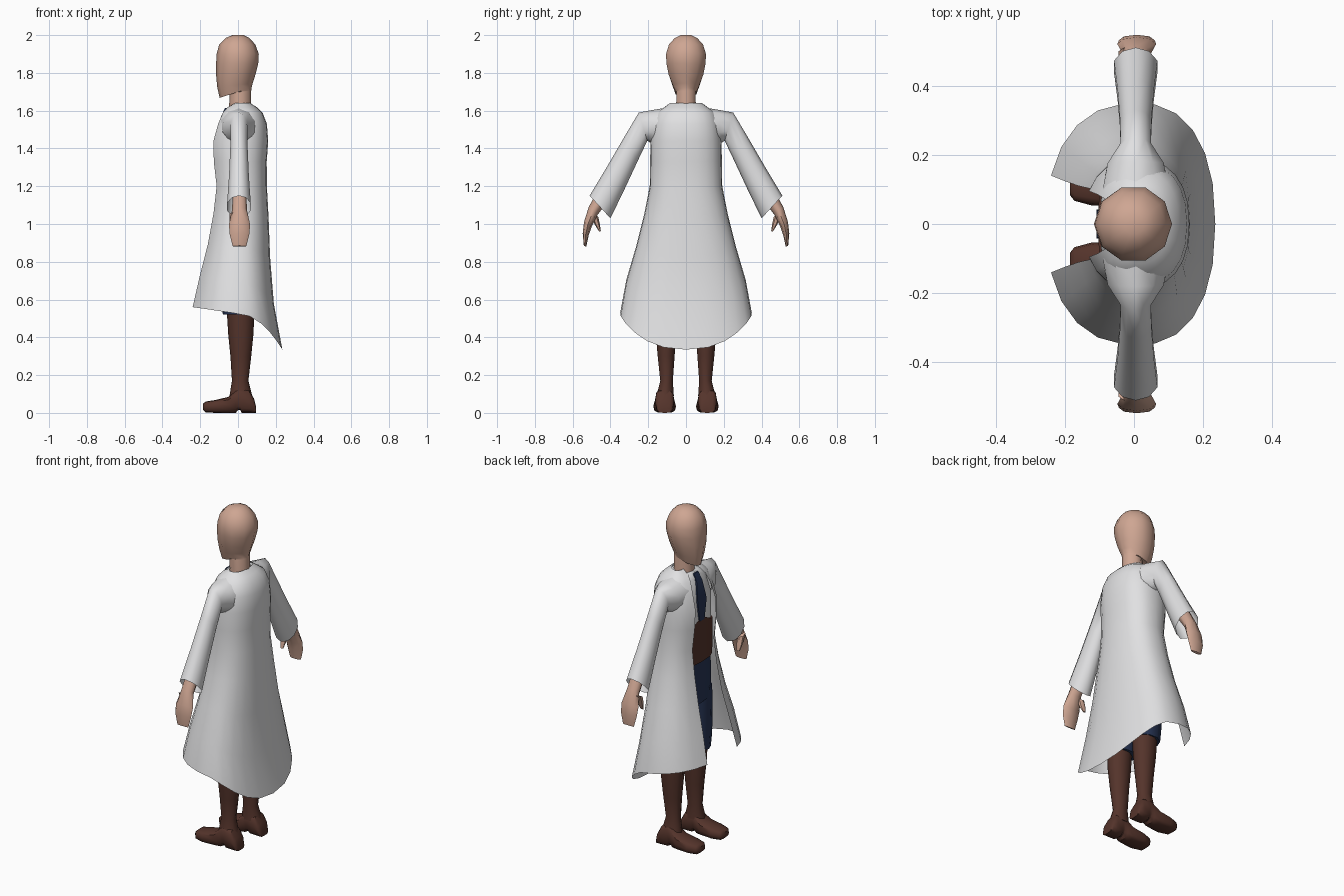
import bpy, bmesh, math
from mathutils import Vector as V


def mat(name, rgb):
    m = bpy.data.materials.new(name)
    m.diffuse_color = (*rgb, 1)
    return m


SKIN = mat("skin", (0.62, 0.38, 0.29))
WHITE = mat("white cloth", (0.75, 0.75, 0.76))
NAVY = mat("navy cloth", (0.02, 0.035, 0.09))
BROWN = mat("brown leather", (0.09, 0.034, 0.024))


def power(c, e):
    return math.copysign(abs(c) ** e, c)


def ring(c, u, v, n=10, e=1.0):
    """Oval ring round c with half-axes u and v; e < 1 makes it boxier."""
    c, u, v = V(c), V(u), V(v)
    out = []
    for i in range(n):
        a = 2 * math.pi * i / n
        out.append(c + u * power(math.cos(a), e) + v * power(math.sin(a), e))
    return out


def level(z, x0, x1, y0, y1, n=10, e=1.0, tilt=0):
    """Horizontal ring from extents; tilt raises the back and lowers the front."""
    return ring(((x0 + x1) / 2, (y0 + y1) / 2, z), ((x1 - x0) / 2, 0, tilt),
                (0, (y1 - y0) / 2, 0), n, e)


def limb(outer, inner, hx, s, cx=0.005, n=10):
    """Ring across an arm, from outer and inner (y, z) points."""
    o, i = V((cx, s * outer[0], outer[1])), V((cx, s * inner[0], inner[1]))
    return ring((o + i) / 2, (o - i) / 2, (hx, 0, 0), n)


def loft(name, rings, m, closed=True, caps=(True, True), angle=50):
    bm = bmesh.new()
    rows = [[bm.verts.new(p) for p in r] for r in rings]
    n = len(rows[0])
    for a, b in zip(rows, rows[1:]):
        for i in range(n if closed else n - 1):
            j = (i + 1) % n
            bm.faces.new((a[i], a[j], b[j], b[i]))
    if caps[0]:
        bm.faces.new(rows[0])
    if caps[1]:
        bm.faces.new(rows[-1])
    bmesh.ops.recalc_face_normals(bm, faces=bm.faces)
    me = bpy.data.meshes.new(name)
    bm.to_mesh(me)
    bm.free()
    me.materials.append(m)
    ob = bpy.data.objects.new(name, me)
    bpy.context.collection.objects.link(ob)
    bpy.ops.object.select_all(action='DESELECT')
    ob.select_set(True)
    bpy.context.view_layer.objects.active = ob
    bpy.ops.object.shade_smooth_by_angle(angle=math.radians(angle))
    return ob


# Head and neck: z, front x, back x, half width, tilt
head = [(2.0, -0.03, 0.03, 0.03, 0), (1.985, -0.065, 0.06, 0.062, 0),
        (1.95, -0.1, 0.092, 0.095, 0), (1.90, -0.113, 0.11, 0.111, 0),
        (1.85, -0.116, 0.107, 0.109, 0), (1.79, -0.116, 0.092, 0.096, 0),
        (1.735, -0.11, 0.078, 0.075, 0.01), (1.695, -0.097, 0.072, 0.058, 0.027),
        (1.70, -0.045, 0.07, 0.053, 0.005), (1.57, -0.048, 0.07, 0.056, 0)]
loft("head", [level(z, a, b, -h, h, 10, 1, t) for z, a, b, h, t in head], SKIN)

# Shirt torso under the coat
torso = [(1.62, -0.055, 0.08, 0.065), (1.59, -0.078, 0.1, 0.12), (1.46, -0.1, 0.13, 0.165),
         (1.3, -0.1, 0.13, 0.165), (1.08, -0.095, 0.13, 0.165)]
loft("shirt", [level(z, a, b, -h, h, 16, 0.7) for z, a, b, h in torso], WHITE)

# Waist corset with a pointed top
corset = [level(z, -0.106, 0.135, -h, h, 16, 0.65)
          for z, h in ((1.30, 0.17), (1.2, 0.168), (1.09, 0.165))]
for p in corset[0]:
    if p.x < -0.08:
        p.z += 0.065 * max(0, 1 - abs(p.y) / 0.12)
loft("corset", corset, BROWN)

# Necktie plate
tie = [(1.615, -0.068, 0.02), (1.57, -0.09, 0.026), (1.46, -0.108, 0.042), (1.34, -0.108, 0.022)]
loft("necktie", [[V((x, -h, z)), V((x, h, z)), V((x + 0.008, h, z)), V((x + 0.008, -h, z))]
                 for z, x, h in tie], NAVY, angle=30)

# Hips
loft("hips", [level(z, a, b, -h, h, 16, 0.8) for z, a, b, h in
              ((1.12, -0.1, 0.125, 0.165), (0.98, -0.103, 0.13, 0.175), (0.84, -0.098, 0.12, 0.178))], NAVY)

# Open long coat: z, front x, back x, half width, half opening, hem slope
coat = [(1.64, -0.015, 0.065, 0.085, 0.045, 0), (1.618, -0.055, 0.1, 0.115, 0.055, 0),
        (1.59, -0.08, 0.13, 0.155, 0.07, 0), (1.53, -0.105, 0.153, 0.178, 0.085, 0),
        (1.44, -0.13, 0.16, 0.188, 0.095, 0), (1.33, -0.128, 0.152, 0.19, 0.1, 0),
        (1.2, -0.113, 0.153, 0.192, 0.1, 0), (1.05, -0.13, 0.162, 0.222, 0.103, 0.1),
        (0.88, -0.16, 0.17, 0.265, 0.11, 0.3), (0.7, -0.203, 0.19, 0.318, 0.125, 0.65),
        (0.525, -0.24, 0.235, 0.35, 0.14, 1)]


def coat_row(z, xf, xb, ry, w, k, n=10, e=0.85, cx=0.01):
    end = math.pi - math.asin((w / ry) ** (1 / e))
    front = (cx - xf) / abs(math.cos(end)) ** e
    row = []
    for i in range(-n, n + 1):
        a = end * i / n
        c = power(math.cos(a), e)
        x = cx + c * ((xb - cx) if c > 0 else front)
        drop = -0.19 * (x / xb) ** 2 if x > 0 else 0.035 * x / xf
        row.append(V((x, ry * power(math.sin(a), e), z + k * drop)))
    return row


loft("coat", [coat_row(*r) for r in coat], WHITE, closed=False, caps=(False, False), angle=60)

for s, side in ((1, "left"), (-1, "right")):
    # Sleeve, open at the cuff
    sleeve = [((0.09, 1.618), (0.12, 1.42), 0.1), ((0.18, 1.603), (0.17, 1.42), 0.085),
              ((0.25, 1.59), (0.205, 1.44), 0.046), ((0.33, 1.455), (0.255, 1.335), 0.048),
              ((0.42, 1.3), (0.325, 1.185), 0.055), ((0.51, 1.15), (0.40, 1.03), 0.066)]
    loft(side + "_sleeve", [limb(*r, s) for r in sleeve], WHITE, caps=(False, False), angle=60)

    # Hand and thumb
    hand = [((0.45, 1.21), (0.39, 1.15), 0.035), ((0.515, 1.09), (0.467, 1.05), 0.04),
            ((0.54, 1.01), (0.5, 0.985), 0.056), ((0.547, 0.95), (0.515, 0.94), 0.052),
            ((0.541, 0.885), (0.528, 0.88), 0.036)]
    loft(side + "_hand", [limb(*r, s, 0.008, 8) for r in hand], SKIN)
    thumb = [((0.51, 1.06), (0.465, 1.04), 0.02), ((0.485, 1.0), (0.456, 1.0), 0.018),
             ((0.46, 0.96), (0.451, 0.962), 0.01)]
    loft(side + "_thumb", [limb(*r, s, -0.028, 6) for r in thumb], SKIN)

    # Breeches leg
    breeches = [(0.9, -0.097, 0.12, 0.0, 0.175), (0.75, -0.095, 0.11, 0.01, 0.18),
                (0.6, -0.088, 0.097, 0.022, 0.18), (0.52, -0.08, 0.09, 0.03, 0.175)]
    loft(side + "_breeches_leg", [level(z, a, b, s * c, s * d) for z, a, b, c, d in breeches], NAVY)

    # Boot shaft
    shaft = [(0.55, -0.06, 0.087, 0.045, 0.168), (0.42, -0.052, 0.082, 0.05, 0.163),
             (0.3, -0.04, 0.07, 0.058, 0.152), (0.17, -0.032, 0.055, 0.068, 0.138),
             (0.09, -0.045, 0.075, 0.062, 0.158)]
    loft(side + "_boot_shaft", [level(z, a, b, s * c, s * d) for z, a, b, c, d in shaft], BROWN)

    # Boot foot: x, bottom z, top z, half width
    foot = [(-0.185, 0.015, 0.048, 0.03), (-0.172, 0.003, 0.06, 0.046), (-0.12, 0, 0.068, 0.06),
            (-0.05, 0, 0.085, 0.056), (-0.012, 0, 0.12, 0.05), (0.0, 0.014, 0.13, 0.048),
            (0.012, 0.014, 0.13, 0.048), (0.02, 0, 0.13, 0.048), (0.06, 0, 0.12, 0.05),
            (0.085, 0, 0.075, 0.045), (0.096, 0, 0.03, 0.036)]
    loft(side + "_boot_foot", [ring((x, s * 0.113, (a + b) / 2), (0, h, 0), (0, 0, (b - a) / 2), 12, 0.65)
                               for x, a, b, h in foot], BROWN, angle=45)
